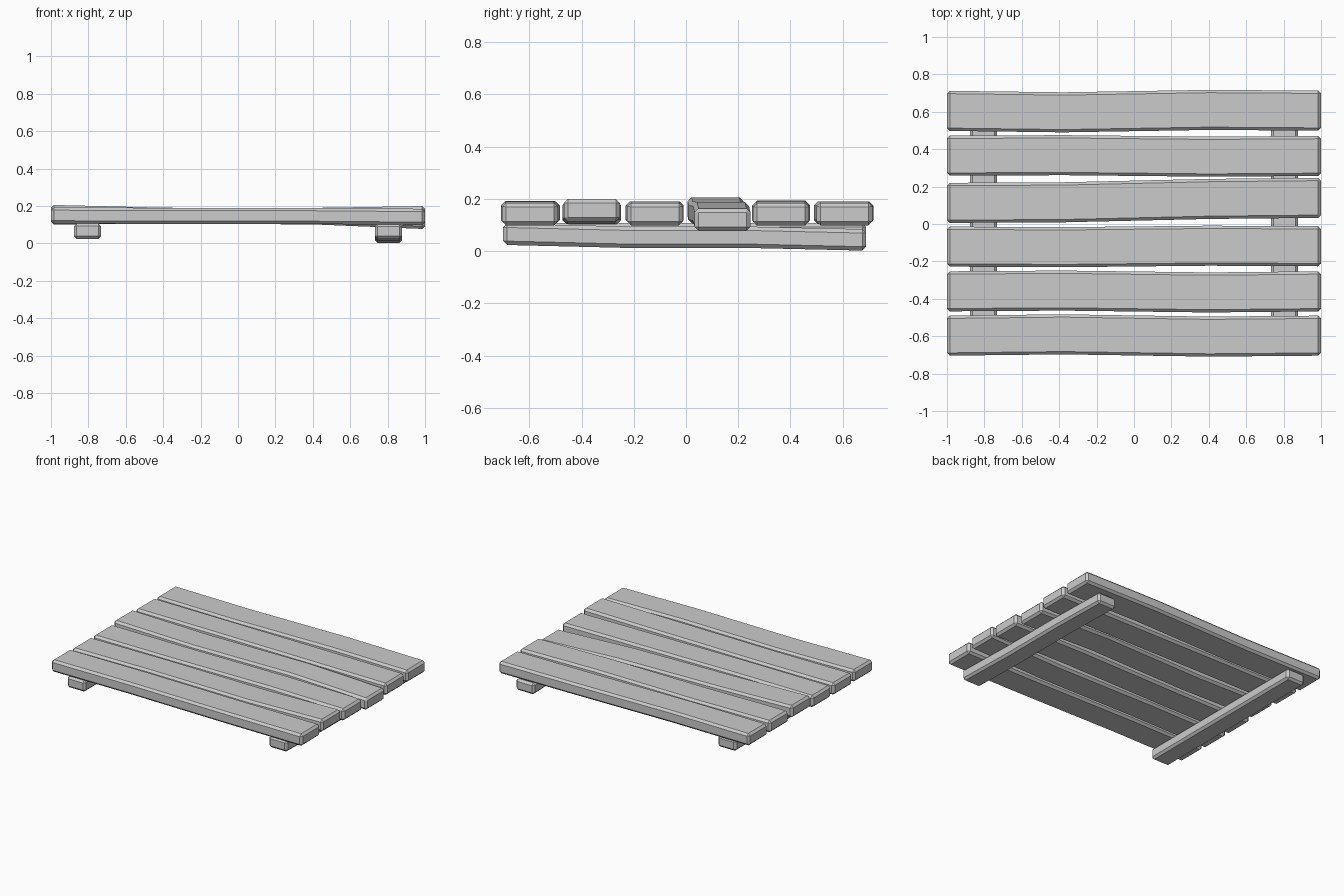
import bpy, bmesh
from mathutils import Vector

if "Cube" in bpy.data.objects:
    bpy.data.objects.remove(bpy.data.objects["Cube"])


def board(name, stations, axis):
    """Bent board: stations are (along, side_min, side_max, z_min, z_max)."""
    bm = bmesh.new()
    rings = []
    for t, a, b, lo, hi in stations:
        ring = []
        for s, z in ((a, lo), (b, lo), (b, hi), (a, hi)):
            co = Vector((t, s, z)) if axis == 'X' else Vector((s, t, z))
            ring.append(bm.verts.new(co))
        rings.append(ring)
    for r, q in zip(rings, rings[1:]):
        for i in range(4):
            j = (i + 1) % 4
            bm.faces.new((r[i], r[j], q[j], q[i]))
    bm.faces.new(rings[0])
    bm.faces.new(rings[-1])
    bmesh.ops.recalc_face_normals(bm, faces=bm.faces)
    me = bpy.data.meshes.new(name)
    bm.to_mesh(me)
    bm.free()
    ob = bpy.data.objects.new(name, me)
    bpy.context.collection.objects.link(ob)
    # chamfer the long edges and ends only
    bev = ob.modifiers.new("chamfer", 'BEVEL')
    bev.width = 0.015
    bev.segments = 1
    bev.limit_method = 'ANGLE'
    bev.angle_limit = 0.7
    return ob


# Top planks: side centre and height centre at four stations along x
XS = (-1.0, -0.38, 0.4, 1.0)
PLANKS = [
    ((-0.597, -0.590, -0.602, -0.597), (0.150, 0.147, 0.147, 0.142)),
    ((-0.360, -0.356, -0.366, -0.360), (0.145, 0.147, 0.147, 0.157)),
    ((-0.121, -0.124, -0.116, -0.119), (0.146, 0.147, 0.147, 0.142)),
    ((0.113, 0.116, 0.134, 0.140), (0.163, 0.148, 0.145, 0.120)),
    ((0.365, 0.368, 0.360, 0.364), (0.151, 0.147, 0.147, 0.141)),
    ((0.605, 0.597, 0.610, 0.606), (0.148, 0.147, 0.147, 0.142)),
]
for n, (ys, zs) in enumerate(PLANKS):
    st = [(x, y - 0.107, y + 0.107, z - 0.043, z + 0.043)
          for x, y, z in zip(XS, ys, zs)]
    board(f"plank_{n + 1}", st, 'X')

# Cross beams underneath, the right one sagging to the back
YS = (-0.70, -0.25, 0.25, 0.69)
for name, xc, zs in (("left_beam", -0.805, (0.066, 0.066, 0.066, 0.066)),
                     ("right_beam", 0.805, (0.065, 0.054, 0.053, 0.043))):
    st = [(y, xc - 0.073, xc + 0.073, z - 0.041, z + 0.041)
          for y, z in zip(YS, zs)]
    board(name, st, 'Y')
